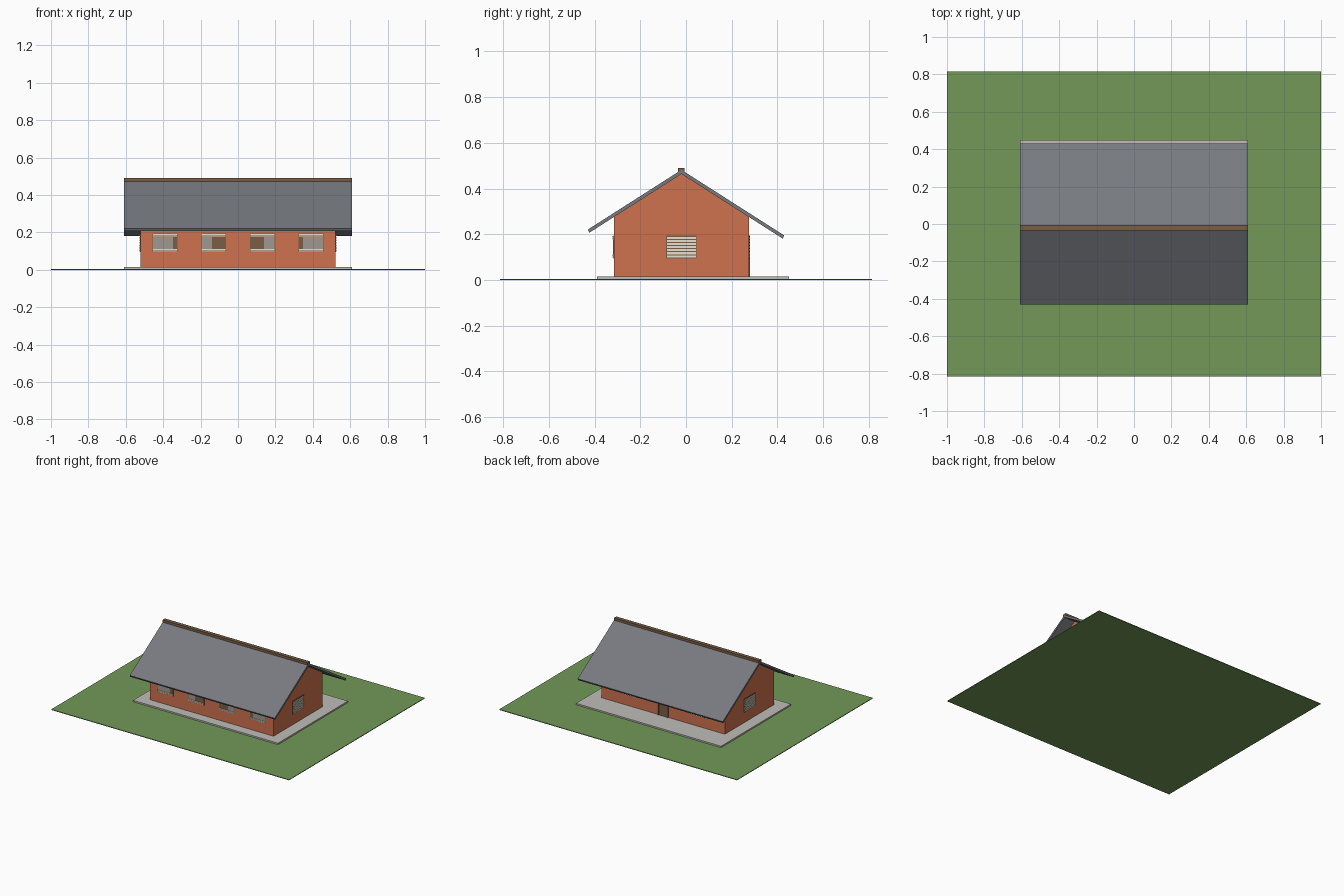
import bpy, bmesh, math
from mathutils import Matrix, Vector

if "Cube" in bpy.data.objects:
    bpy.data.objects.remove(bpy.data.objects["Cube"])


def material(name, r, g, b):
    m = bpy.data.materials.new(name)
    lin = [((c / 255 + 0.055) / 1.055) ** 2.4 for c in (r, g, b)]
    m.diffuse_color = (*lin, 1)
    m.use_nodes = True
    m.node_tree.nodes["Principled BSDF"].inputs["Base Color"].default_value = m.diffuse_color
    return m


GRASS = material("grass green", 114, 152, 89)
STONE = material("paving grey", 192, 189, 184)
BRICK = material("brick orange", 207, 113, 78)
ROOF = material("roof grey", 119, 122, 127)
WOOD = material("wood brown", 122, 95, 70)
GLASS = material("pane grey", 160, 152, 145)
SLAT = material("slat cream", 236, 230, 214)


def finish(name, bm, mat):
    bmesh.ops.recalc_face_normals(bm, faces=bm.faces)
    me = bpy.data.meshes.new(name)
    bm.to_mesh(me)
    bm.free()
    me.materials.append(mat)
    ob = bpy.data.objects.new(name, me)
    bpy.context.collection.objects.link(ob)
    return ob


def boxes(name, spans, mat, place=Matrix()):
    """One object from boxes given as (x0, x1, y0, y1, z0, z1)."""
    bm = bmesh.new()
    for x0, x1, y0, y1, z0, z1 in spans:
        m = Matrix.Translation(((x0 + x1) / 2, (y0 + y1) / 2, (z0 + z1) / 2))
        m = m @ Matrix.Diagonal((x1 - x0, y1 - y0, z1 - z0, 1))
        bmesh.ops.create_cube(bm, size=1, matrix=place @ m)
    return finish(name, bm, mat)


def extrude_x(name, profile, half, mat):
    """Extrude a (y, z) profile from -half to half along x."""
    bm = bmesh.new()
    face = bm.faces.new([bm.verts.new((-half, y, z)) for y, z in profile])
    ext = bmesh.ops.extrude_face_region(bm, geom=[face])["geom"]
    verts = [g for g in ext if isinstance(g, bmesh.types.BMVert)]
    bmesh.ops.translate(bm, verts=verts, vec=(2 * half, 0, 0))
    return finish(name, bm, mat)


# Lawn and paving
boxes("lawn", [(-1, 1, -0.815, 0.815, 0, 0.005)], GRASS)
boxes("paving", [(-0.61, 0.61, -0.39, 0.45, 0.005, 0.016)], STONE)

# Gabled walls
RIDGE, SLOPE = -0.02, 0.638
FRONT, BACK, END = -0.315, 0.275, 0.52
roof_z = lambda y, top: top - abs(y - RIDGE) * SLOPE
extrude_x("walls", [(FRONT, 0.016), (BACK, 0.016), (BACK, roof_z(BACK, 0.464)),
                    (RIDGE, 0.464), (FRONT, roof_z(FRONT, 0.464))], END, BRICK)

# Two roof slopes with square-cut eaves, and the ridge cap
for name, eave in (("front_roof", -0.43), ("back_roof", 0.43)):
    inset = eave - math.copysign(0.007, eave)
    extrude_x(name, [(RIDGE, 0.482), (eave, roof_z(eave, 0.482)),
                     (inset, roof_z(inset, 0.464)), (RIDGE, 0.464)], 0.61, ROOF)
boxes("ridge_cap", [(-0.61, 0.61, RIDGE - 0.014, RIDGE + 0.014, 0.468, 0.491)], WOOD)


def window(name, pos, angle, pane=None):
    """Louvred window: outward is local -y; pane is the grey part's x range."""
    place = Matrix.Translation(Vector((*pos, 0))) @ Matrix.Rotation(angle, 4, 'Z')
    boxes(name + "_frame", [(-0.067, 0.067, -0.003, 0.002, 0.095, 0.195)], WOOD, place)
    rows = [0.099 + i * 0.0135 for i in range(7)]
    if pane:
        boxes(name + "_pane", [(*pane, -0.0045, -0.002, 0.112, 0.175)], GLASS, place)
        rows = [0.098, 0.106, 0.178, 0.187]
    h = 0.005 if pane else 0.009
    boxes(name + "_slats", [(-0.064, 0.064, -0.006, -0.002, z, z + h) for z in rows],
          SLAT, place)


# Windows mirrored left and right
for side, s in (("left", -1), ("right", 1)):
    for label, x, inner, outer in (("outer", 0.39, -0.042, 0.064),
                                   ("inner", 0.13, 0.008, 0.064)):
        pane = tuple(sorted((s * inner, s * outer)))
        window(f"front_{side}_{label}_window", (s * x, FRONT), 0, pane)
    window(f"back_{side}_window", (s * 0.28, BACK), math.pi)
    window(f"{side}_gable_window", (s * END, RIDGE), s * math.pi / 2)

# Back door with frame posts and leaf
boxes("door_frame", [(-0.045, -0.034, BACK - 0.002, BACK + 0.006, 0.016, 0.195),
                     (0.034, 0.045, BACK - 0.002, BACK + 0.006, 0.016, 0.195),
                     (-0.034, 0.034, BACK - 0.002, BACK + 0.006, 0.185, 0.195)], WOOD)
boxes("door_leaf", [(-0.034, 0.034, BACK - 0.002, BACK + 0.003, 0.016, 0.185)], WOOD)
